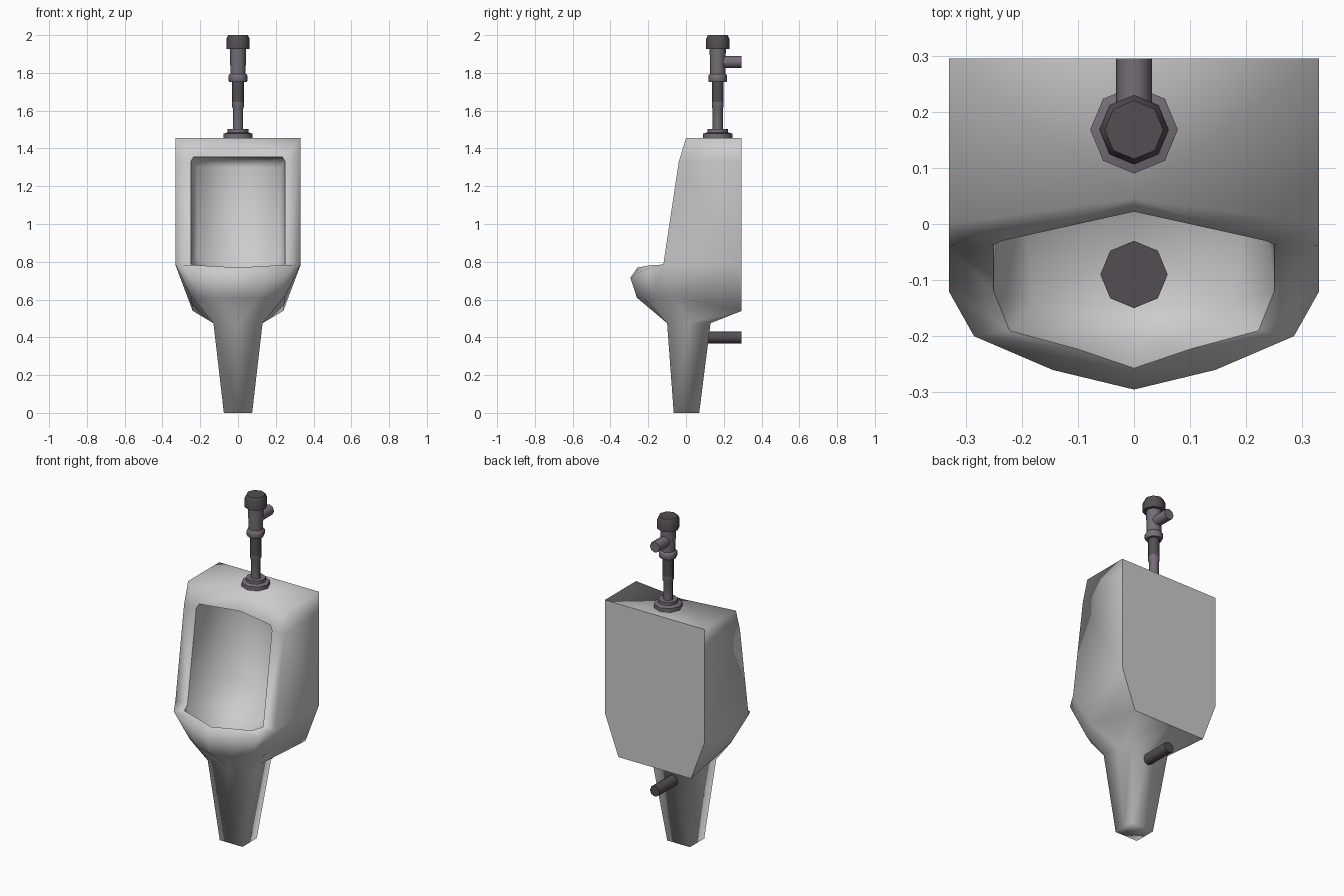
import bpy, bmesh, math
from mathutils import Matrix, Vector

if "Cube" in bpy.data.objects:
    bpy.data.objects.remove(bpy.data.objects["Cube"])


def material(name, rgb):
    m = bpy.data.materials.new(name)
    m.diffuse_color = (*rgb, 1)
    m.use_nodes = True
    m.node_tree.nodes["Principled BSDF"].inputs["Base Color"].default_value = m.diffuse_color
    return m


CERAMIC = material("grey ceramic", (0.6, 0.6, 0.6))
METAL = material("purple grey metal", (0.18, 0.155, 0.185))
DARK = material("dark metal", (0.085, 0.075, 0.085))


def finish(bm, name, mat, angle=60):
    """Smooth object; angle None keeps only edges already marked sharp."""
    bmesh.ops.recalc_face_normals(bm, faces=bm.faces)
    for f in bm.faces:
        f.smooth = True
    me = bpy.data.meshes.new(name)
    bm.to_mesh(me)
    bm.free()
    me.materials.append(mat)
    if angle:
        me.set_sharp_from_angle(angle=math.radians(angle))
    ob = bpy.data.objects.new(name, me)
    bpy.context.collection.objects.link(ob)
    return ob


def lathe(name, profile, mat, origin, axis="Z", sides=8):
    """Closed turned part from (radius, height) pairs."""
    bm = bmesh.new()
    rings = [[bm.verts.new((r * math.cos(math.tau * i / sides),
                            r * math.sin(math.tau * i / sides), h))
              for i in range(sides)] for r, h in profile]
    for a, b in zip(rings, rings[1:]):
        for i in range(sides):
            j = (i + 1) % sides
            bm.faces.new((a[i], a[j], b[j], b[i]))
    bm.faces.new(rings[0][::-1])
    bm.faces.new(rings[-1])
    if axis == "Y":
        bm.transform(Matrix.Rotation(-math.pi / 2, 4, "X"))
    bm.transform(Matrix.Translation(Vector(origin)))
    return finish(bm, name, mat)


# Body: half loops from the back/top centre round to the front centre
rim = [(0, .045, 1.455), (.33, 0, 1.455), (.33, -.038, 1.33), (.33, -.12, .785),
       (.285, -.2, .765), (.145, -.26, .74), (0, -.295, .715)]
opening = [(0, .022, 1.355), (.235, -.03, 1.355), (.25, -.037, 1.33), (.25, -.12, .785),
           (.222, -.19, .782), (.1, -.223, .775), (0, -.257, .77)]
inner = [(0, .24, 1.335), (.21, .235, 1.335), (.22, .235, 1.3), (.215, .22, .82),
         (.18, -.14, .66), (.09, -.18, .645), (0, -.2, .64)]
middle = [(0, .24, 1.335), (0, .24, 1.335), (0, .24, 1.3), (0, .22, .79),
          (0, -.03, .61), (0, -.15, .61), (0, -.2, .64)]
back = [(0, .295, 1.455), (.33, .295, 1.455), (.33, .295, 1.33), (.33, .295, .78)]
under = [(0, .295, .54), (.24, .295, .54), (.25, -.07, .62), (.2, -.17, .61),
         (.11, -.225, .61), (0, -.26, .61)]


def half_square(rx, y_back, y_front, z):
    return [(0, y_back, z), (rx, y_back, z), (rx, (y_back + y_front) / 2, z),
            (rx, y_front, z), (0, y_front, z)]


neck = half_square(.13, .13, -.10, .475)
foot = half_square(.075, .07, -.065, 0)

bm = bmesh.new()
cache = {}


def vert(p, sx):
    key = (round(p[0] * sx, 4) + 0.0, round(p[1], 4), round(p[2], 4))
    if key not in cache:
        cache[key] = bm.verts.new(key)
    return cache[key]


def face(points, sx):
    verts = list(dict.fromkeys(vert(p, sx) for p in points))
    if len(verts) > 2:
        bm.faces.new(verts)


def strip(a, b, sx):
    for i in range(len(a) - 1):
        face((a[i], a[i + 1], b[i + 1], b[i]), sx)


def sharpen(loop, sx):
    for a, b in zip(loop, loop[1:]):
        edge = bm.edges.get((vert(a, sx), vert(b, sx)))
        if edge:
            edge.smooth = False


for sx in (1, -1):
    strip(rim, opening, sx)                              # front frame and lip
    strip(opening, inner, sx)                            # cavity walls
    strip(inner, middle, sx)                             # cavity back and floor
    strip(rim[:4], back, sx)                             # top and sides
    strip([back[3]] + rim[3:], under[1:], sx)            # bowl
    strip(under, neck[:4] + neck[3:], sx)                # underside
    strip(neck, foot, sx)                                # pedestal
    face(back + under[1::-1], sx)                        # back plate
    face(foot, sx)
    sharpen(opening, sx)
    sharpen(back + under[1::-1], sx)
finish(bm, "urinal_body", CERAMIC, None)

# Drain in the bowl and waste pipe at the back
lathe("bowl_drain", [(.06, .632), (.06, .64)], DARK, (0, -.09, 0))
lathe("waste_pipe", [(.032, 0), (.032, .18)], DARK, (0, .115, .40), "Y")

# Flush valve stack
V = (0, .168, 0)
lathe("valve_flange", [(.078, 1.45), (.078, 1.478), (.055, 1.485), (.055, 1.503)], METAL, V)
lathe("lower_pipe", [(.027, 1.5), (.027, 1.61), (.031, 1.62), (.031, 1.645)], METAL, V)
lathe("upper_pipe", [(.031, 1.64), (.031, 1.76)], DARK, V)
lathe("valve_collar", [(.046, 1.752), (.05, 1.76), (.05, 1.785), (.043, 1.795)], METAL, V)
lathe("valve_body", [(.04, 1.79), (.043, 1.93)], METAL, V)
lathe("valve_cap", [(.062, 1.927), (.062, 1.98), (.052, 2.0)], DARK, V)
lathe("supply_pipe", [(.032, 0), (.032, .127)], METAL, (0, .168, 1.858), "Y")
